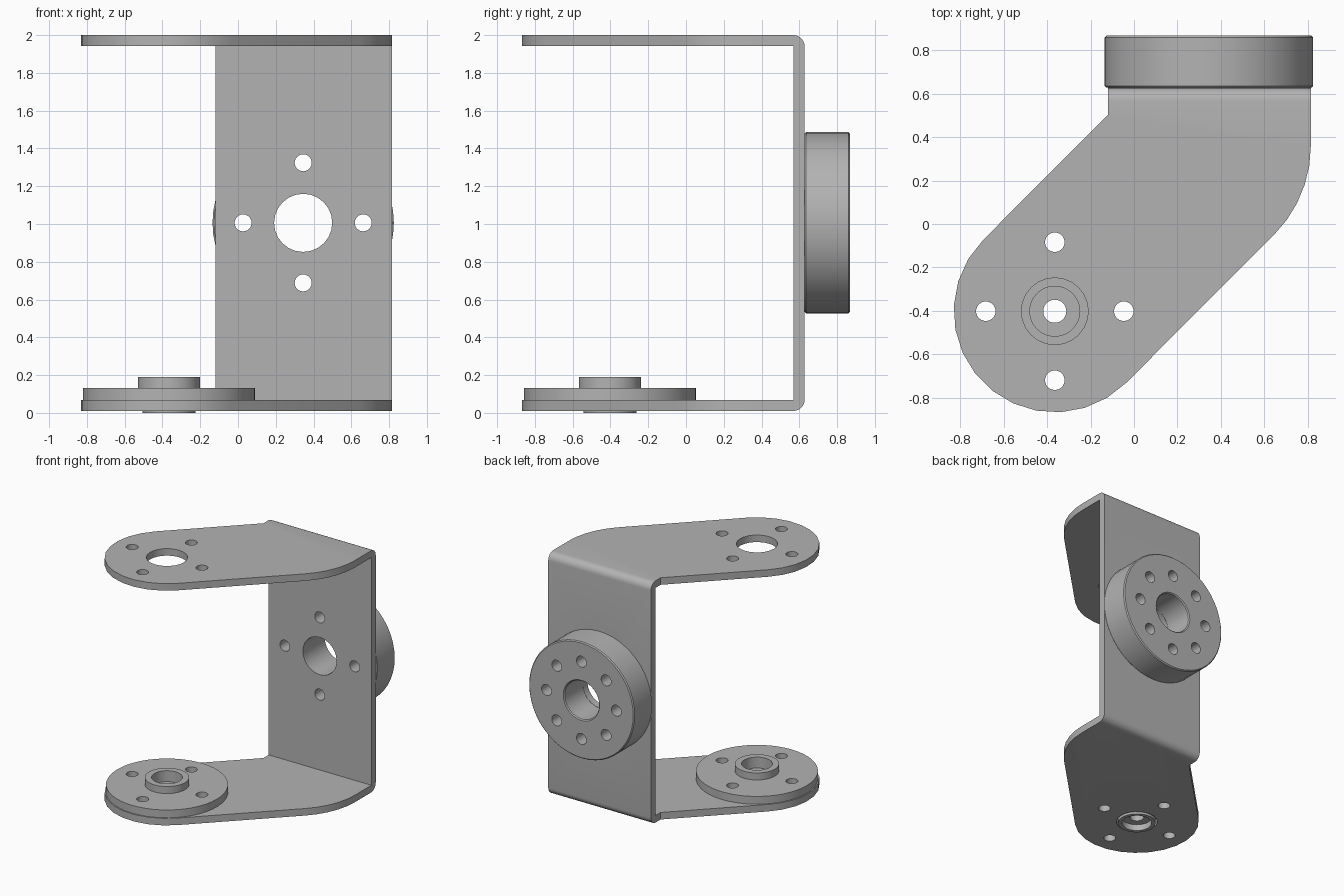
import bpy, bmesh, math
from mathutils import Matrix, Vector

if "Cube" in bpy.data.objects:
    bpy.data.objects.remove(bpy.data.objects["Cube"], do_unlink=True)

metal = bpy.data.materials.new("grey metal")
GREY = (0.45, 0.45, 0.45, 1)
metal.diffuse_color = GREY
metal.use_nodes = True
metal.node_tree.nodes["Principled BSDF"].inputs["Base Color"].default_value = GREY

PIVOT = (-0.365, -0.402)           # arm pivot (x, y)
WHEEL = (0.345, 1.006)             # back wheel centre (x, z)
T = 0.058                          # sheet thickness
BOLT_R, BOLT_HOLE = 0.318, 0.045   # bolt circle and hole radius
BACK = Matrix.Rotation(-math.pi / 2, 4, 'X')   # turns z into +y


def finish(name, bm):
    bmesh.ops.recalc_face_normals(bm, faces=bm.faces[:])
    mesh = bpy.data.meshes.new(name)
    bm.to_mesh(mesh)
    bm.free()
    obj = bpy.data.objects.new(name, mesh)
    bpy.context.collection.objects.link(obj)
    return obj


def prism(name, points, direction):
    """Extrude a closed outline of 3D points."""
    bm = bmesh.new()
    face = bm.faces.new([bm.verts.new(p) for p in points])
    new = bmesh.ops.extrude_face_region(bm, geom=[face])["geom"]
    bmesh.ops.translate(bm, vec=direction,
                        verts=[v for v in new if isinstance(v, bmesh.types.BMVert)])
    return finish(name, bm)


def lathe(name, profile, matrix, steps=48):
    """Revolve a closed (radius, height) profile around z."""
    bm = bmesh.new()
    rings = [[bm.verts.new((r * math.cos(a), r * math.sin(a), h)) for r, h in profile]
             for a in (2 * math.pi * i / steps for i in range(steps))]
    n = len(profile)
    for i in range(steps):
        a, b = rings[i], rings[(i + 1) % steps]
        for j in range(n):
            k = (j + 1) % n
            bm.faces.new((a[j], b[j], b[k], a[k]))
    bm.transform(matrix)
    return finish(name, bm)


def cylinders(holes, matrix, low, high, steps=24):
    """One cutter made of several (x, y, radius) cylinders."""
    bm = bmesh.new()
    for x, y, r in holes:
        bmesh.ops.create_cone(bm, cap_ends=True, segments=steps, radius1=r, radius2=r,
                              depth=high - low,
                              matrix=Matrix.Translation((x, y, (low + high) / 2)))
    bm.transform(matrix)
    return finish("cutter", bm)


def boolean(obj, cutter, operation='DIFFERENCE'):
    cutter.hide_render = True
    mod = obj.modifiers.new("cut", 'BOOLEAN')
    mod.operation, mod.object, mod.solver = operation, cutter, 'EXACT'
    bpy.context.view_layer.objects.active = obj
    bpy.ops.object.modifier_apply(modifier=mod.name)
    bpy.data.objects.remove(cutter, do_unlink=True)


def bolt_ring(count):
    return [(BOLT_R * math.cos(2 * math.pi * i / count),
             BOLT_R * math.sin(2 * math.pi * i / count), BOLT_HOLE) for i in range(count)]


def arc(cx, cy, r, start, end, steps):
    return [(cx + r * math.cos(a), cy + r * math.sin(a))
            for a in (math.radians(start + (end - start) * i / steps) for i in range(steps + 1))]


# Bracket: bent sheet in side profile, trimmed to the plan outline
y_out, z_lo, z_hi, bend = 0.628, 0.01, 2.0, 0.06
side = [(-0.95, z_lo)]
side += arc(y_out - bend, z_lo + bend, bend, -90, 0, 6)
side += arc(y_out - bend, z_hi - bend, bend, 0, 90, 6)
side += [(-0.95, z_hi), (-0.95, z_hi - T), (y_out - T, z_hi - T),
         (y_out - T, z_lo + T), (-0.95, z_lo + T)]
bracket = prism("bracket", [(-1, y, z) for y, z in side], Vector((2, 0, 0)))

plan = [(-0.12, 0.8), (-0.12, 0.503)]
plan += arc(*PIVOT, 0.466, 135, 315, 13)       # rounded arm end
plan += arc(0.235, 0.36, 0.58, -45, 0, 5)      # outer elbow
plan += [(0.815, 0.8)]
boolean(bracket, prism("plan_cutter", [(x, y, -0.5) for x, y in plan], Vector((0, 0, 3))),
        'INTERSECT')

# Holes through both arms and through the back plate
at_pivot = Matrix.Translation((*PIVOT, 0))
at_wheel = Matrix.Translation((WHEEL[0], 0.628, WHEEL[1])) @ BACK
pattern = bolt_ring(4) + [(0, 0, 0.154)]
boolean(bracket, cylinders(pattern, at_pivot, -0.3, 2.3))
boolean(bracket, cylinders(pattern, at_wheel, -0.2, 0.2))

# Round horn with raised hub on the lower arm
horn = lathe("lower_horn", [
    (0.053, 0.05), (0.053, 0.10), (0.115, 0.10), (0.115, 0.19), (0.165, 0.19),
    (0.165, 0.132), (0.455, 0.132), (0.455, 0.068), (0.14, 0.068), (0.14, 0.0),
    (0.112, 0.0), (0.112, 0.05)], at_pivot)
boolean(horn, cylinders(bolt_ring(4), at_pivot, -0.1, 0.4))

# Thick wheel on the back plate
wheel = lathe("back_wheel", [
    (0.155, 0), (0.472, 0), (0.48, 0.008), (0.48, 0.232), (0.472, 0.24),
    (0.165, 0.24), (0.157, 0.232)], at_wheel)
boolean(wheel, cylinders(bolt_ring(8), at_wheel, -0.1, 0.4))

# Colour and shading
for obj in (bracket, horn, wheel):
    obj.data.materials.clear()
    obj.data.materials.append(metal)
    bpy.ops.object.select_all(action='DESELECT')
    obj.select_set(True)
    bpy.context.view_layer.objects.active = obj
    bpy.ops.object.shade_smooth_by_angle(angle=math.radians(30))
